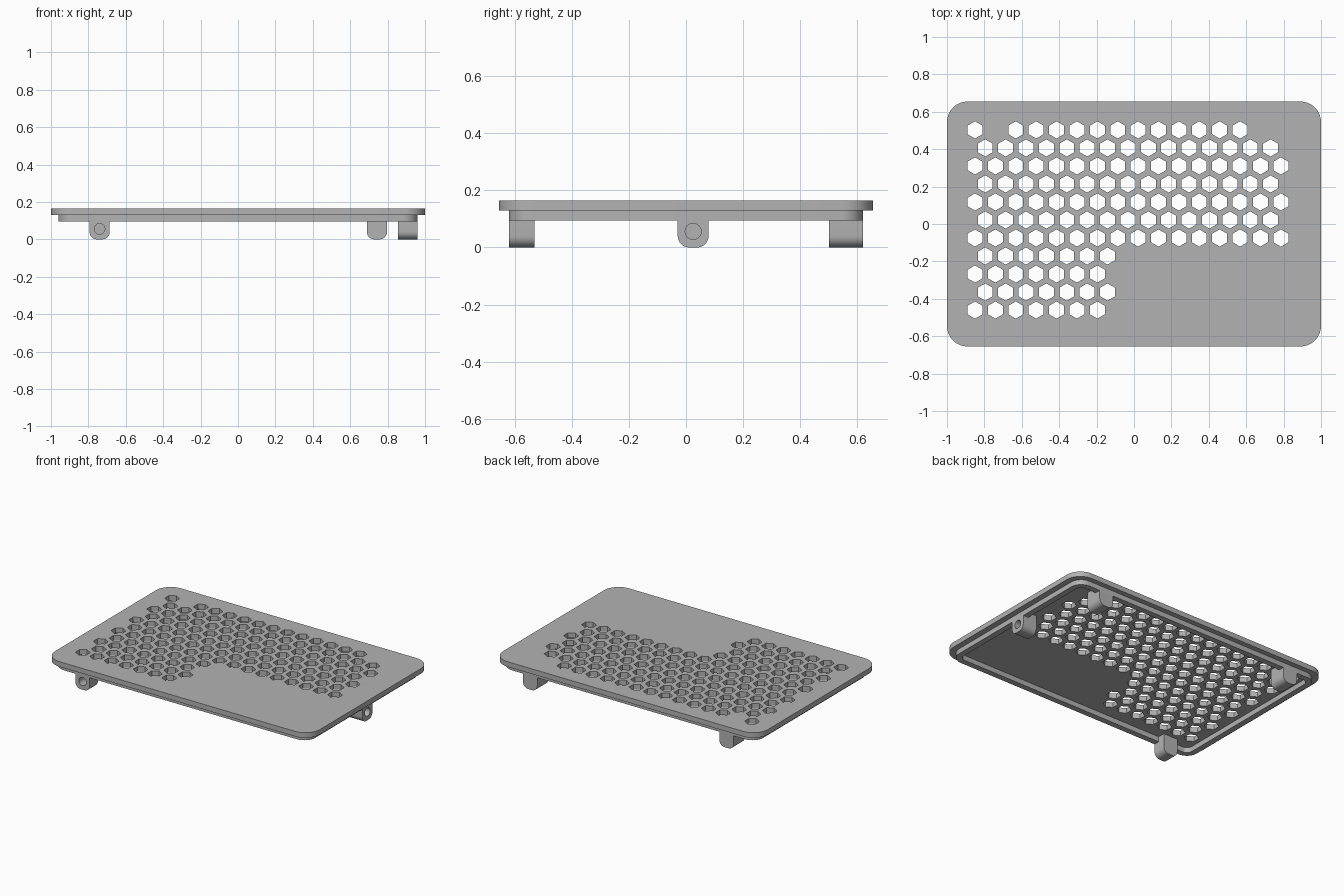
import bpy, bmesh, math
from mathutils import Matrix, Vector

cube = bpy.data.objects.get("Cube")
if cube:
    bpy.data.objects.remove(cube, do_unlink=True)

grey = bpy.data.materials.new("light grey")
grey.use_nodes = True
colour = (0.45, 0.45, 0.45, 1)
grey.diffuse_color = colour
grey.node_tree.nodes["Principled BSDF"].inputs["Base Color"].default_value = colour


def rounded_rect(x0, x1, y0, y1, low_r, high_r, steps=8):
    """Outline running counter-clockwise; a zero radius gives a square corner."""
    corners = [(x0, y0, 1, 1, low_r, 180), (x1, y0, -1, 1, low_r, 270),
               (x1, y1, -1, -1, high_r, 0), (x0, y1, 1, -1, high_r, 90)]
    points = []
    for x, y, sx, sy, r, start in corners:
        if r == 0:
            points.append((x, y))
            continue
        for i in range(steps + 1):
            a = math.radians(start + 90 * i / steps)
            points.append((x + sx * r + r * math.cos(a), y + sy * r + r * math.sin(a)))
    return points


def polygon(cx, cy, r, sides, turn=0.0):
    return [(cx + r * math.cos(turn + math.tau * i / sides),
             cy + r * math.sin(turn + math.tau * i / sides)) for i in range(sides)]


def slab(name, loops, low, high, matrix=Matrix()):
    """Extrude an outline, with any inner loops as holes, from low to high."""
    curve = bpy.data.curves.new(name + " outline", "CURVE")
    curve.dimensions = "2D"
    curve.fill_mode = "BOTH"
    curve.extrude = (high - low) / 2
    for loop in loops:
        spline = curve.splines.new("POLY")
        spline.points.add(len(loop) - 1)
        for point, (x, y) in zip(spline.points, loop):
            point.co = (x, y, 0, 1)
        spline.use_cyclic_u = True
    source = bpy.data.objects.new(name + " outline", curve)
    bpy.context.collection.objects.link(source)
    bpy.context.view_layer.update()
    deps = bpy.context.evaluated_depsgraph_get()
    mesh = bpy.data.meshes.new_from_object(source.evaluated_get(deps))
    bpy.data.objects.remove(source, do_unlink=True)

    bm = bmesh.new()
    bm.from_mesh(mesh)
    bmesh.ops.remove_doubles(bm, verts=bm.verts, dist=0.0001)
    bm.transform(matrix @ Matrix.Translation((0, 0, (low + high) / 2)))
    bmesh.ops.recalc_face_normals(bm, faces=bm.faces)
    bm.to_mesh(mesh)
    bm.free()
    mesh.name = name
    mesh.materials.clear()
    mesh.materials.append(grey)
    obj = bpy.data.objects.new(name, mesh)
    bpy.context.collection.objects.link(obj)
    return obj


def activate(obj):
    bpy.ops.object.select_all(action="DESELECT")
    obj.select_set(True)
    bpy.context.view_layer.objects.active = obj


def finish(obj):
    activate(obj)
    bpy.ops.object.shade_smooth_by_angle(angle=math.radians(30))


# Honeycomb vents: staggered rows, short where the blank panel sits
row_counts = [14, 15, 16, 15, 16, 15, 16, 7, 7, 7, 7]
pitch, row_step = 0.109, 0.0963
vents = []
for row, count in enumerate(row_counts):
    for i in range(count):
        if (row, i) == (0, 1):  # left solid above a mounting lug
            continue
        x = -0.85 + pitch * (i + 0.5 * (row % 2))
        vents.append(polygon(x, 0.503 - row_step * row, 0.046, 6, math.pi / 2))

# Cover plate
plate = rounded_rect(-1, 1, -0.655, 0.655, 0.11, 0.11)
finish(slab("cover_plate", [plate] + vents, 0.13, 0.165))

# Locating rim under the plate
rim_outer = rounded_rect(-0.96, 0.96, -0.62, 0.62, 0.08, 0.08)
rim_inner = rounded_rect(-0.92, 0.92, -0.58, 0.58, 0.04, 0.04)
finish(slab("locating_rim", [rim_outer, rim_inner], 0.095, 0.13))


# Mounting lugs, each with a blind screw hole in its outer face
def lug(name, position, outward, depth):
    out, up = Vector(outward), Vector((0, 0, 1))
    side = up.cross(out)
    frame = Matrix((side, up, out)).transposed().to_4x4()
    frame.translation = position
    body = slab(name, [rounded_rect(-0.054, 0.054, 0, 0.132, 0.04, 0)], -depth, 0, frame)
    cutter = slab(name + "_hole", [polygon(0, 0.056, 0.028, 32)], -0.07, 0.02, frame)
    cutter.hide_render = True
    cut = body.modifiers.new("screw hole", "BOOLEAN")
    cut.operation = "DIFFERENCE"
    cut.solver = "EXACT"
    cut.object = cutter
    activate(body)
    bpy.ops.object.modifier_apply(modifier=cut.name)
    bpy.data.objects.remove(cutter, do_unlink=True)
    finish(body)


lug("front_lug", (-0.74, -0.62, 0), (0, -1, 0), 0.09)
lug("back_right_lug", (-0.74, 0.62, 0), (0, 1, 0), 0.12)
lug("back_left_lug", (0.743, 0.62, 0), (0, 1, 0), 0.12)
lug("side_lug", (0.96, 0.025, 0), (1, 0, 0), 0.105)
